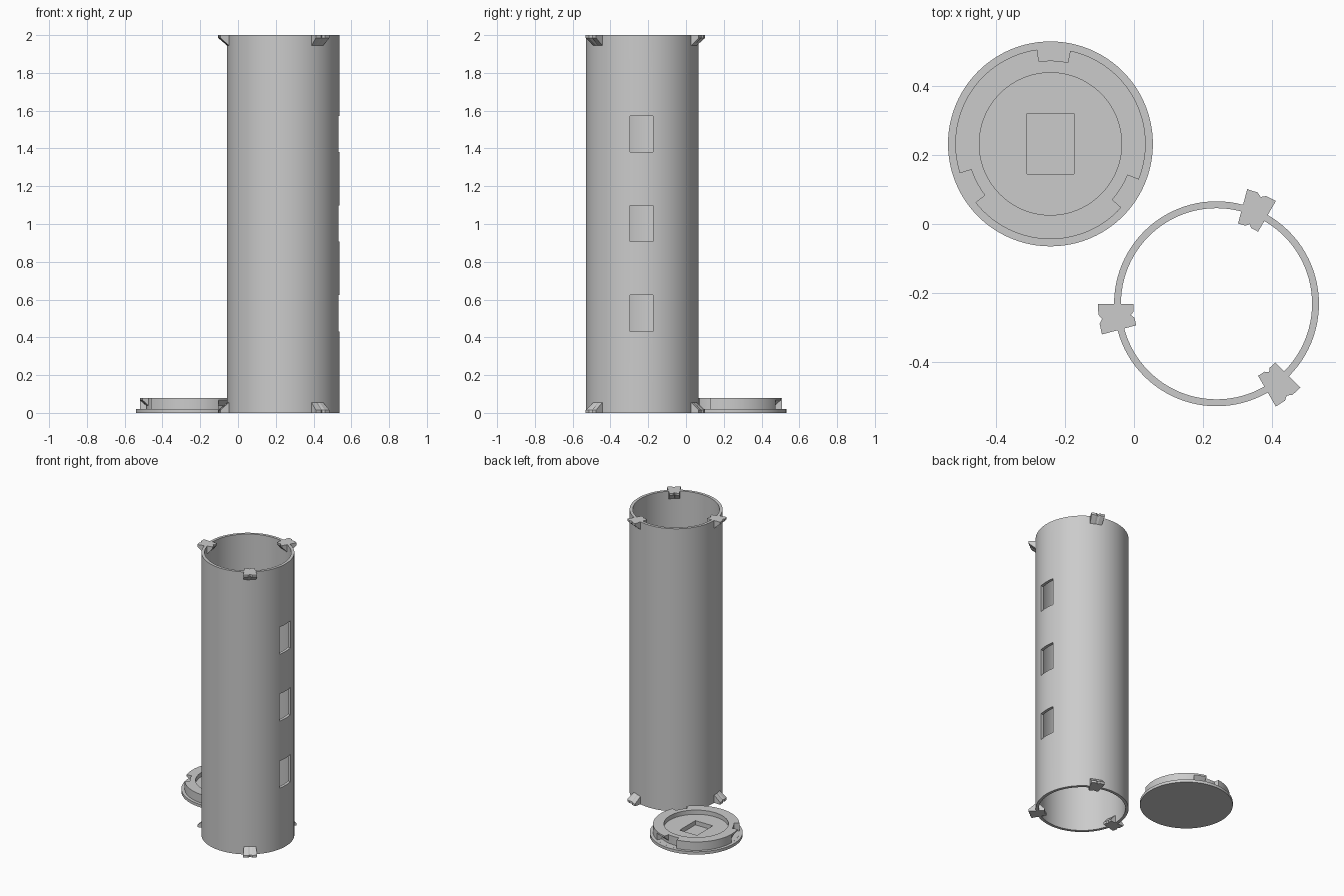
import bpy, bmesh, math
from mathutils import Matrix

if "Cube" in bpy.data.objects:
    bpy.data.objects.remove(bpy.data.objects["Cube"])

TUBE = (0.24, -0.232)
LID = (-0.243, 0.233)
R_OUT, R_IN = 0.298, 0.278

grey = bpy.data.materials.new("plain grey")
grey.diffuse_color = (0.6, 0.6, 0.6, 1)
grey.use_nodes = True
grey.node_tree.nodes["Principled BSDF"].inputs["Base Color"].default_value = grey.diffuse_color


def finish(name, bm):
    bmesh.ops.remove_doubles(bm, verts=bm.verts, dist=1e-5)
    bmesh.ops.recalc_face_normals(bm, faces=bm.faces)
    mesh = bpy.data.meshes.new(name)
    bm.to_mesh(mesh)
    bm.free()
    mesh.materials.append(grey)
    ob = bpy.data.objects.new(name, mesh)
    bpy.context.collection.objects.link(ob)
    return ob


def sweep(name, centre, profile, start=0, end=360, steps=96):
    """Turn a closed (radius, height) profile about a vertical axis."""
    bm = bmesh.new()
    full = end - start == 360
    rows = []
    for i in range(steps if full else steps + 1):
        a = math.radians(start + (end - start) * i / steps)
        rows.append([bm.verts.new((centre[0] + r * math.cos(a),
                                   centre[1] + r * math.sin(a), z)) for r, z in profile])
    n = len(profile)
    for i in range(steps):
        p, q = rows[i], rows[(i + 1) % len(rows)]
        for j in range(n):
            k = (j + 1) % n
            if profile[j][0] == 0 and profile[k][0] == 0:
                continue
            bm.faces.new((p[j], q[j], q[k], p[k]))
    if not full:
        bm.faces.new(rows[0])
        bm.faces.new(rows[-1])
    return finish(name, bm)


def box(name, centre, size):
    bm = bmesh.new()
    bmesh.ops.create_cube(bm, size=1, matrix=Matrix.Translation(centre) @ Matrix.Diagonal((*size, 1)))
    return finish(name, bm)


def cut(target, cutter):
    mod = target.modifiers.new("cut", 'BOOLEAN')
    mod.operation, mod.solver, mod.object = 'DIFFERENCE', 'EXACT', cutter
    bpy.context.view_layer.objects.active = target
    bpy.ops.object.modifier_apply(modifier=mod.name)
    bpy.data.objects.remove(cutter)


def smooth(ob):
    bpy.ops.object.select_all(action='DESELECT')
    ob.select_set(True)
    bpy.context.view_layer.objects.active = ob
    bpy.ops.object.shade_smooth_by_angle(angle=math.radians(30))


def locking_tab(name, angle, upper):
    """Fan-shaped clip with V notches, tapering into the tube wall."""
    bm = bmesh.new()
    fan = (-7.5, -2.2, 0, 2.2, 7.5)
    rings = []
    for z, outer, inner, notch in ((0, 0.345, 0.242, 0.009), (0.015, 0.345, 0.242, 0.009),
                                   (0.058, R_OUT - 0.003, R_IN + 0.003, 0)):
        pts = [(outer - (notch if a == 0 else 0), a) for a in fan]
        pts += [(inner + (notch if a == 0 else 0), a) for a in reversed(fan)]
        ring = []
        for r, a in pts:
            t = math.radians(angle + a)
            ring.append(bm.verts.new((TUBE[0] + r * math.cos(t), TUBE[1] + r * math.sin(t),
                                      2 - z if upper else z)))
        rings.append(ring)
    for p, q in zip(rings, rings[1:]):
        for j in range(len(p)):
            k = (j + 1) % len(p)
            bm.faces.new((p[j], p[k], q[k], q[j]))
    bm.faces.new(rings[0])
    bm.faces.new(rings[-1])
    return finish(name, bm)


# Tube with three windows on its right side
tube = sweep("tube", TUBE, [(R_IN, 0), (R_OUT, 0), (R_OUT, 2), (R_IN, 2)])
for z in (0.528, 1.003, 1.476):
    cut(tube, box("window_cutter", (TUBE[0] + 0.29, TUBE[1] - 0.003, z), (0.1, 0.122, 0.192)))
smooth(tube)

# Locking tabs at both ends of the tube
for i, angle in enumerate((67.5, 187.5, 307.5)):
    locking_tab(f"upper_tab_{i + 1}", angle, True)
    locking_tab(f"lower_tab_{i + 1}", angle, False)

# Lid: flange, raised collar and sunken floor
lid = sweep("lid", LID, [(0, 0), (R_OUT, 0), (R_OUT, 0.02), (0.277, 0.02), (0.277, 0.08),
                         (0.207, 0.08), (0.207, 0.05), (0, 0.05)])
cut(lid, box("pocket_cutter", (LID[0], LID[1], 0.07), (0.136, 0.176, 0.1)))

# Entry notches and tapered locking grooves in the collar
for angle in (88, 208, 328):
    cut(lid, sweep("notch_cutter", LID, [(0.242, 0.0205), (0.32, 0.0205), (0.32, 0.1), (0.242, 0.1)],
                   angle - 10, angle + 10, 8))
    cut(lid, sweep("groove_cutter", LID, [(0.242, 0.0205), (0.32, 0.0205), (0.32, 0.07),
                                          (0.279, 0.07), (0.242, 0.038)],
                   angle - 28, angle - 9, 8))
smooth(lid)
